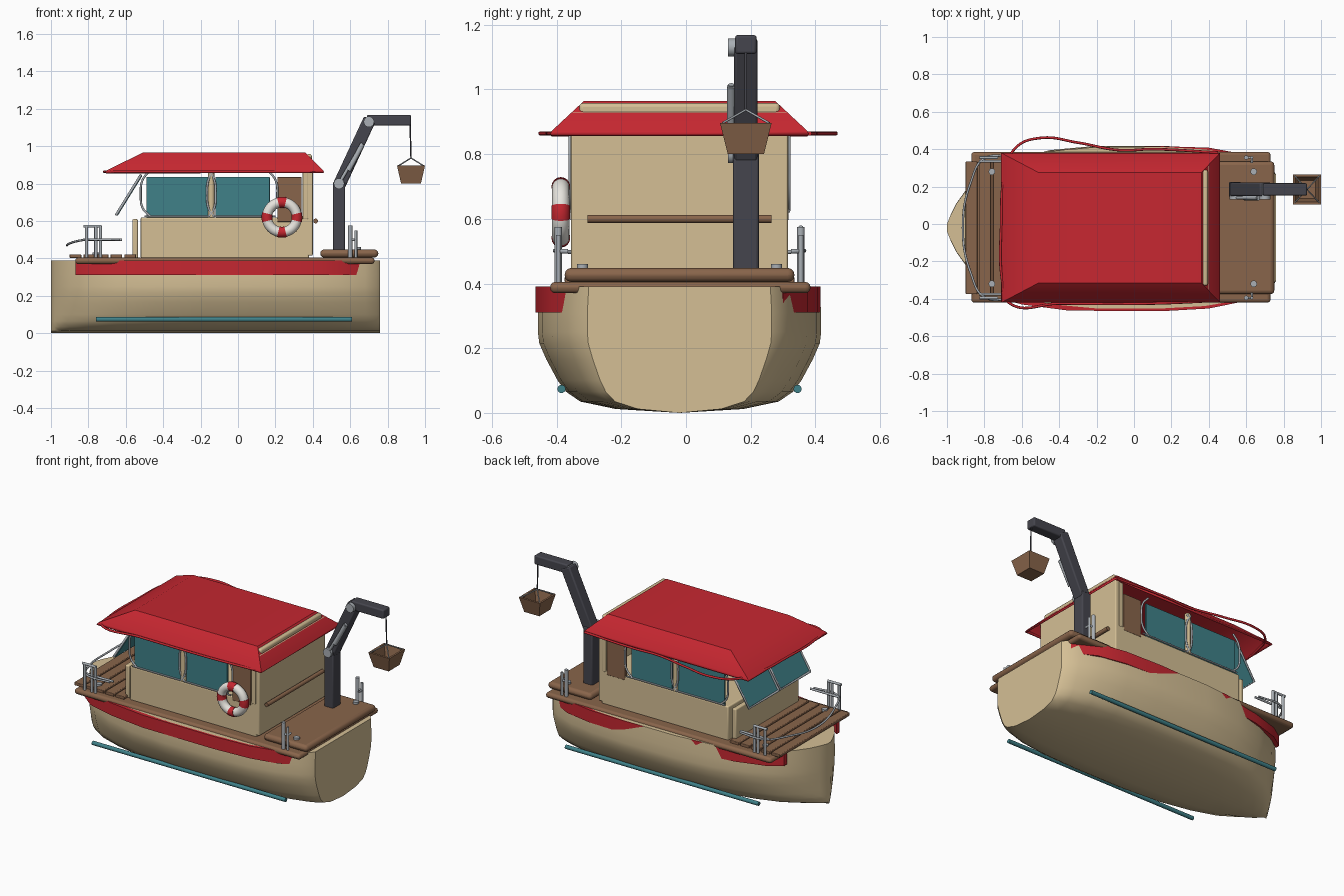
import bpy, bmesh, math
from mathutils import Vector

if "Cube" in bpy.data.objects:
    bpy.data.objects.remove(bpy.data.objects["Cube"])

C = -0.02  # centre line of the boat in y


def mat(name, r, g, b):
    m = bpy.data.materials.new(name)
    m.diffuse_color = (r, g, b, 1)
    m.use_nodes = True
    m.node_tree.nodes["Principled BSDF"].inputs["Base Color"].default_value = m.diffuse_color
    return m


CREAM = mat("cream", 0.66, 0.52, 0.30)
RED = mat("red", 0.56, 0.02, 0.03)
WOOD = mat("wood", 0.25, 0.13, 0.07)
TEAL = mat("teal", 0.05, 0.22, 0.25)
DARK = mat("dark_steel", 0.06, 0.06, 0.075)
GREY = mat("grey_metal", 0.40, 0.43, 0.46)
WHITE = mat("white", 0.8, 0.78, 0.73)


def finish(bm, name, m, bevel=0.0, smooth=True):
    bmesh.ops.recalc_face_normals(bm, faces=bm.faces)
    me = bpy.data.meshes.new(name)
    bm.to_mesh(me)
    bm.free()
    ob = bpy.data.objects.new(name, me)
    bpy.context.collection.objects.link(ob)
    me.materials.append(m)
    if bevel:
        b = ob.modifiers.new("bevel", "BEVEL")
        b.width, b.segments = bevel, 3
    if smooth:
        bpy.ops.object.select_all(action='DESELECT')
        ob.select_set(True)
        bpy.context.view_layer.objects.active = ob
        bpy.ops.object.shade_smooth_by_angle(angle=math.radians(35))
    return ob


def loft(name, rings, m, bevel=0.0, caps=(True, True)):
    bm = bmesh.new()
    vs = [[bm.verts.new(p) for p in r] for r in rings]
    n = len(rings[0])
    for a, b in zip(vs, vs[1:]):
        for i in range(n):
            bm.faces.new((a[i], a[(i + 1) % n], b[(i + 1) % n], b[i]))
    if caps[0]:
        bm.faces.new(vs[0])
    if caps[1]:
        bm.faces.new(vs[-1])
    return finish(bm, name, m, bevel)


def rect(x0, x1, y0, y1, z):
    return [(x0, y0, z), (x1, y0, z), (x1, y1, z), (x0, y1, z)]


def box(name, x0, x1, y0, y1, z0, z1, m, bevel=0.004):
    return loft(name, [rect(x0, x1, y0, y1, z0), rect(x0, x1, y0, y1, z1)], m, bevel)


def tube(name, pts, r, m, smooth=True):
    cu = bpy.data.curves.new(name, "CURVE")
    cu.dimensions = "3D"
    cu.bevel_depth, cu.bevel_resolution, cu.use_fill_caps = r, 3, True
    if smooth and len(pts) > 2:
        s = cu.splines.new("BEZIER")
        s.bezier_points.add(len(pts) - 1)
        for bp, p in zip(s.bezier_points, pts):
            bp.co = p
            bp.handle_left_type = bp.handle_right_type = "AUTO"
    else:
        s = cu.splines.new("POLY")
        s.points.add(len(pts) - 1)
        for sp, p in zip(s.points, pts):
            sp.co = (*p, 1)
    cu.materials.append(m)
    ob = bpy.data.objects.new(name, cu)
    bpy.context.collection.objects.link(ob)
    return ob


# Hull lofted from scaled cross-sections
STATIONS = [(-1, .02), (-.98, .07), (-.95, .13), (-.9, .2), (-.8, .29), (-.65, .36), (-.45, .415), (-.2, .438),
            (.15, .438), (.38, .425), (.55, .395), (.68, .345), (.74, .31), (.76, .285)]
HALF = [(0, 0), (.45, .012), (.7, .035), (.8, .065), (.86, .1), (.94, .165), (.99, .215), (1, .25), (1, .31), (.985, .39)]
prof = [(-u, z) for u, z in HALF[:0:-1]] + HALF
loft("hull", [[(x, C + u * w, z) for u, z in prof] for x, w in STATIONS], CREAM)

# Red sheer bands along both sides
for s, tag, pts in ((-1, "near", [(-.87, .29), (-.78, .36), (-.6, .41), (-.35, .443), (.15, .446), (.4, .432), (.58, .395), (.72, .31)]),
                    (1, "far", [(-.87, .27), (-.78, .33), (-.6, .385), (-.35, .42), (.15, .436), (.4, .428), (.58, .395), (.72, .32)])):
    loft("sheer_band_" + tag, [[(x, C + s * (w - .03), .31), (x, C + s * w, .31), (x, C + s * w, .39),
                                (x, C + s * (w - .03), .39)] for x, w in pts], RED)

# Decks and bow planks
box("main_deck", -.87, .73, C - .40, C + .405, .37, .405, WOOD, .016)
box("stern_platform", .44, .75, C - .355, C + .355, .405, .448, WOOD, .02)
for i in range(5):
    x = -.90 + .073 * i
    box("bow_plank", x, x + .062, C - .355, C + .355, .402, .422, WOOD)

# Teal keel rails
for s in (-1, 1):
    tube("bilge_rail", [(-.76, C + s * .365, .074), (.61, C + s * .365, .074)], .013, TEAL)

# Cabin walls
box("cabin_base", -.52, .38, C - .335, C + .335, .40, .62, CREAM, .008)
box("cabin_front_wall", -.565, -.535, C - .32, C + .32, .40, .61, CREAM, .008)
box("cabin_back_wall", .36, .40, C - .335, C + .335, .415, .93, CREAM, .006)
box("roof_end_beam", .365, .395, C - .31, C + .31, .92, .958, CREAM, .012)
tube("back_wall_rail", [(.415, C - .285, .60), (.415, C + .285, .60)], .013, WOOD)

# Side windows, doors, pillars and curved frames
for s in (-1, 1):
    y = C + s * .325
    for x0, x1 in ((-.49, -.16), (-.12, .17)):
        box("side_window", x0, x1, y - .006, y + .006, .62, .835, TEAL, .002)
    box("side_door", .21, .34, y - .012, y + .012, .595, .835, WOOD)
    tube("window_pillar", [(-.143, y, .62), (-.143, y, .88)], .018, CREAM)
    box("corner_pillar", .345, .375, y - .012, y + .012, .61, .9, CREAM)
    yo = y + s * .012
    for x, d in ((-.47, -.05), (-.13, -.035), (-.155, .035), (.16, .05)):
        tube("window_frame", [(x, yo, .87), (x + d * .8, yo, .82), (x + d, yo, .74), (x + d * .8, yo, .67),
                              (x, yo, .625)], .006, GREY)
    tube("window_sill", [(-.5, yo, .625), (.2, yo, .625)], .005, GREY)

# Slanted windscreen in two framed panes
for y0, y1 in ((C - .31, C - .008), (C + .008, C + .31)):
    quad = [Vector(p) for p in ((-.65, y0, .635), (-.65, y1, .635), (-.52, y1, .845), (-.52, y0, .845))]
    loft("windscreen", [quad, [p + Vector((.008, 0, -.005)) for p in quad]], TEAL)
    tube("windscreen_frame", quad + [quad[0]], .007, GREY, False)

# Hollow hipped roof with edge rope
roof = loft("roof", [rect(-.71, .46, C - .4, C + .4, .862), rect(-.70, .455, C - .395, C + .395, .872),
                     rect(-.51, .36, C - .295, C + .295, .965)], RED, 0, (False, True))
sol = roof.modifiers.new("thickness", "SOLIDIFY")
sol.thickness, sol.offset = .01, -1
tube("roof_rope", [(.45, -.41, .864), (.1, -.425, .864), (-.4, -.425, .864), (-.67, -.42, .864), (-.705, -.3, .864),
                   (-.71, 0, .864), (-.69, .27, .864), (-.63, .41, .864), (-.5, .46, .864), (-.3, .435, .864),
                   (-.08, .395, .864), (.1, .40, .864), (.45, .382, .864)], .007, RED)

# Crane: column, boom, jib, joints and ram
CY = .185
box("crane_column", .507, .573, CY - .04, CY + .04, .44, .81, DARK, .008)
a, b = Vector((.54, CY, .79)), Vector((.705, CY, 1.145))
nrm = Vector((b.z - a.z, 0, a.x - b.x)).normalized() * .034
W = Vector((0, .036, 0))
loft("crane_boom", [[p - nrm - W, p + nrm - W, p + nrm + W, p - nrm + W] for p in (a, b)], DARK, .008)
box("crane_jib", .69, .925, CY - .033, CY + .033, 1.11, 1.168, DARK, .008)
for x, z in ((.54, .80), (.70, 1.13)):
    tube("crane_joint", [(x, CY - .055, z), (x, CY + .03, z)], .029, GREY)
tube("crane_ram_rod", [(.54, .14, .80), (.665, .14, 1.015)], .009, GREY)
tube("crane_ram_body", [(.59, .14, .87), (.665, .14, 1.01)], .014, GREY)

# Cable, sling and open basket
BX = .925
tube("cable", [(BX - .005, CY, 1.12), (BX, CY, .935)], .004, DARK)
for s in (-1, 1):
    for t in (-1, 1):
        tube("sling", [(BX, CY, .937), (BX + t * .066, CY + s * .072, .896)], .0035, GREY)


def br(h, k, z):
    return rect(BX - h, BX + h, CY - k, CY + k, z)


loft("basket", [br(.053, .056, .80), br(.075, .08, .897), br(.063, .067, .897), br(.045, .048, .812)], WOOD)

# Lifebuoy with red bands
LX, LY, LZ, R, r = .235, -.387, .62, .08, .027


def ring(a, rad):
    return [(LX + (R + rad * math.cos(t)) * math.cos(a), LY + rad * math.sin(t), LZ + (R + rad * math.cos(t)) * math.sin(a))
            for t in (2 * math.pi * k / 16 for k in range(16))]


loft("lifebuoy", [ring(math.tau * i / 48, r) for i in range(49)], WHITE, 0, (False, False))
for q in range(4):
    loft("lifebuoy_band", [ring(math.pi / 2 * q + math.radians(d), r + .002) for d in (-14, -7, 0, 7, 14)], RED)

# Bow rail, side railings, stern posts and bollards
tube("bow_rail", [(-.63, C + .375, .5), (-.80, C + .37, .5), (-.87, C + .25, .49), (-.915, C, .47), (-.87, C - .25, .49),
                  (-.80, C - .37, .5), (-.63, C - .375, .5)], .006, GREY)
for s in (-1, 1):
    y = C + s * .375
    for x in (-.81, -.76, -.735):
        tube("bow_post", [(x, y, .40), (x, y, .572)], .009, GREY)
    tube("bow_top_rail", [(-.825, y, .572), (-.73, y, .572)], .008, GREY)
    tube("bow_mid_rail", [(-.92 + .09, y - s * .02, .50), (-.62, y - s * .02, .50)], .007, GREY)
    for x, h in ((.60, .575), (.63, .55)):
        tube("stern_post", [(x, y, .40), (x, y, h)], .012 if x < .61 else .008, GREY)
    tube("stern_post_arm", [(.60, y, .50), (.63, y, .50), (.63, y - s * .03, .50)], .007, GREY, False)
    for x, z in ((.64, .445), (-.76, .415)):
        tube("bollard", [(x, C + s * .30, z), (x, C + s * .30, z + .016)], .018, GREY)
